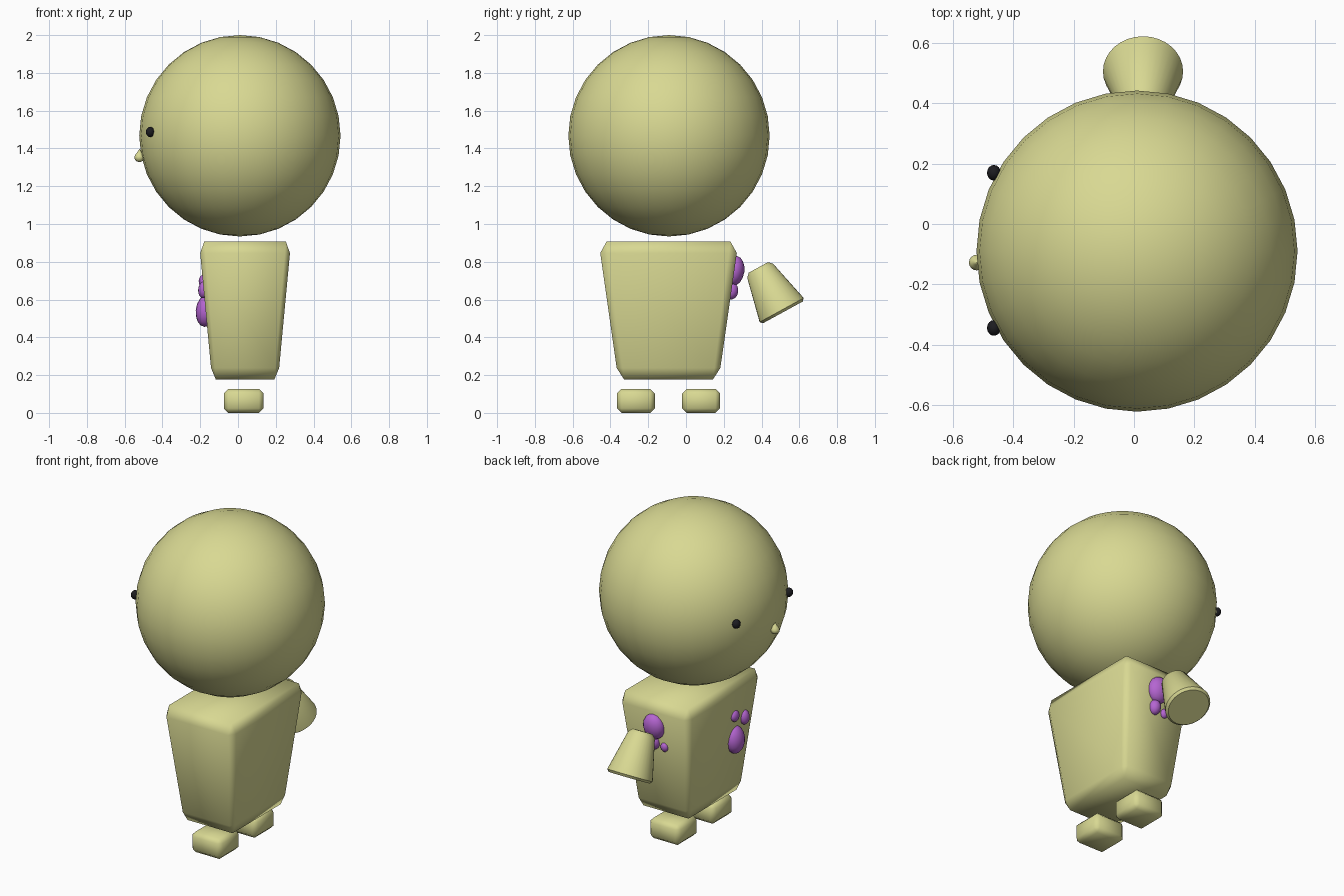
import bpy, bmesh, math
from mathutils import Vector, Matrix

if "Cube" in bpy.data.objects:
    bpy.data.objects.remove(bpy.data.objects["Cube"])


def material(name, rgb):
    m = bpy.data.materials.new(name)
    m.diffuse_color = (*rgb, 1)
    m.use_nodes = True
    m.node_tree.nodes["Principled BSDF"].inputs["Base Color"].default_value = m.diffuse_color
    return m


SKIN = material("pale_yellow", (0.69, 0.69, 0.29))
PURPLE = material("purple", (0.46, 0.13, 0.64))
BLACK = material("black", (0.012, 0.012, 0.015))


def finish(name, bm, mat):
    bmesh.ops.recalc_face_normals(bm, faces=bm.faces)
    for f in bm.faces:
        f.smooth = True
    mesh = bpy.data.meshes.new(name)
    bm.to_mesh(mesh)
    bm.free()
    mesh.materials.append(mat)
    ob = bpy.data.objects.new(name, mesh)
    bpy.context.collection.objects.link(ob)
    return ob


def ellipsoid(name, centre, radii, mat, segs=16, rot=None):
    bm = bmesh.new()
    bmesh.ops.create_uvsphere(bm, u_segments=segs, v_segments=segs // 2, radius=1)
    turn = rot or Matrix.Identity(4)
    bm.transform(Matrix.Translation(centre) @ turn @ Matrix.Diagonal((*radii, 1)))
    return finish(name, bm, mat)


def chamfered_box(name, centre, half, chamfer, mat, taper=0.0):
    """Box with one-step chamfers; taper widens the top and narrows the base."""
    bm = bmesh.new()
    bmesh.ops.create_cube(bm, size=2)
    bmesh.ops.bevel(bm, geom=bm.edges[:], offset=0.15, segments=1,
                    affect='EDGES', profile=0.5)
    for v in bm.verts:
        for i in range(3):
            size = half[i] if abs(v.co[i]) > 0.99 else half[i] - chamfer[i]
            v.co[i] = math.copysign(size, v.co[i])
        k = 1 + taper * v.co.z / half[2]
        v.co.x *= k
        v.co.y *= k
    bm.transform(Matrix.Translation(centre))
    return finish(name, bm, mat)


def lathe(name, origin, axis, profile, mat, segs=32):
    """Turn (distance along axis, radius) points around an axis."""
    bm = bmesh.new()
    rings = [[bm.verts.new((r * math.cos(2 * math.pi * i / segs),
                            r * math.sin(2 * math.pi * i / segs), t))
              for i in range(segs)] for t, r in profile]
    for a, b in zip(rings, rings[1:]):
        for i in range(segs):
            j = (i + 1) % segs
            bm.faces.new((a[i], a[j], b[j], b[i]))
    bm.faces.new(rings[0])
    bm.faces.new(rings[-1])
    turn = Vector(axis).to_track_quat('Z', 'Y').to_matrix().to_4x4()
    bm.transform(Matrix.Translation(origin) @ turn)
    return finish(name, bm, mat)


# Head
ellipsoid("head", (0.01, -0.09, 1.467), (0.533,) * 3, SKIN, segs=32)

# Eyes and the small drop-shaped nose, on the -x side of the head
for side, y in (("left", -0.345), ("right", 0.17)):
    ellipsoid("eye_" + side, (-0.465, y, 1.487), (0.023, 0.026, 0.027), BLACK)
lathe("nose_drop", (-0.522, -0.128, 1.355), (0, 0, 1),
      [(-0.028, 0.003), (-0.021, 0.018), (-0.009, 0.026), (0.004, 0.026),
       (0.017, 0.018), (0.03, 0.008), (0.042, 0.001)], SKIN, segs=16)

# Body
chamfered_box("body", (0.0375, -0.0925, 0.542), (0.209, 0.318, 0.366),
              (0.024, 0.037, 0.062), SKIN, taper=0.165)

# Feet
for side, y in (("left", -0.265), ("right", 0.08)):
    chamfered_box("foot_" + side, (0.03, y, 0.0635), (0.105, 0.1, 0.0635),
                  (0.024, 0.024, 0.024), SKIN)

# The single flared arm on the +y side
lathe("arm", (0.03, 0.383, 0.77), (0, 0.48, -0.877),
      [(0, 0.058), (0.02, 0.078), (0.257, 0.133), (0.271, 0.12)], SKIN)

# Purple patches on the chest (-x face)
lean = Matrix.Rotation(math.radians(5.7), 4, 'Y')
for i, (x, y, z, d, w, h) in enumerate((
        (-0.170, -0.235, 0.54, 0.054, 0.066, 0.085),
        (-0.186, -0.212, 0.697, 0.022, 0.035, 0.034),
        (-0.181, -0.312, 0.652, 0.030, 0.034, 0.045))):
    ellipsoid(f"chest_patch_{i + 1}", (x, y, z), (d, w, h), PURPLE, rot=lean)

# Purple patches on the shoulder (+y face)
lean = Matrix.Rotation(math.radians(-8.5), 4, 'X')
for i, (x, y, z, w, d, h) in enumerate((
        (0.038, 0.257, 0.752, 0.068, 0.052, 0.08),
        (0.050, 0.241, 0.645, 0.036, 0.036, 0.045),
        (-0.020, 0.239, 0.63, 0.024, 0.02, 0.028))):
    ellipsoid(f"shoulder_patch_{i + 1}", (x, y, z), (w, d, h), PURPLE, rot=lean)

# Crisp rims where the arm meets its flat ends
for ob in bpy.data.objects:
    ob.select_set(ob.name == "arm")
bpy.context.view_layer.objects.active = bpy.data.objects["arm"]
bpy.ops.object.shade_smooth_by_angle(angle=math.radians(40))
